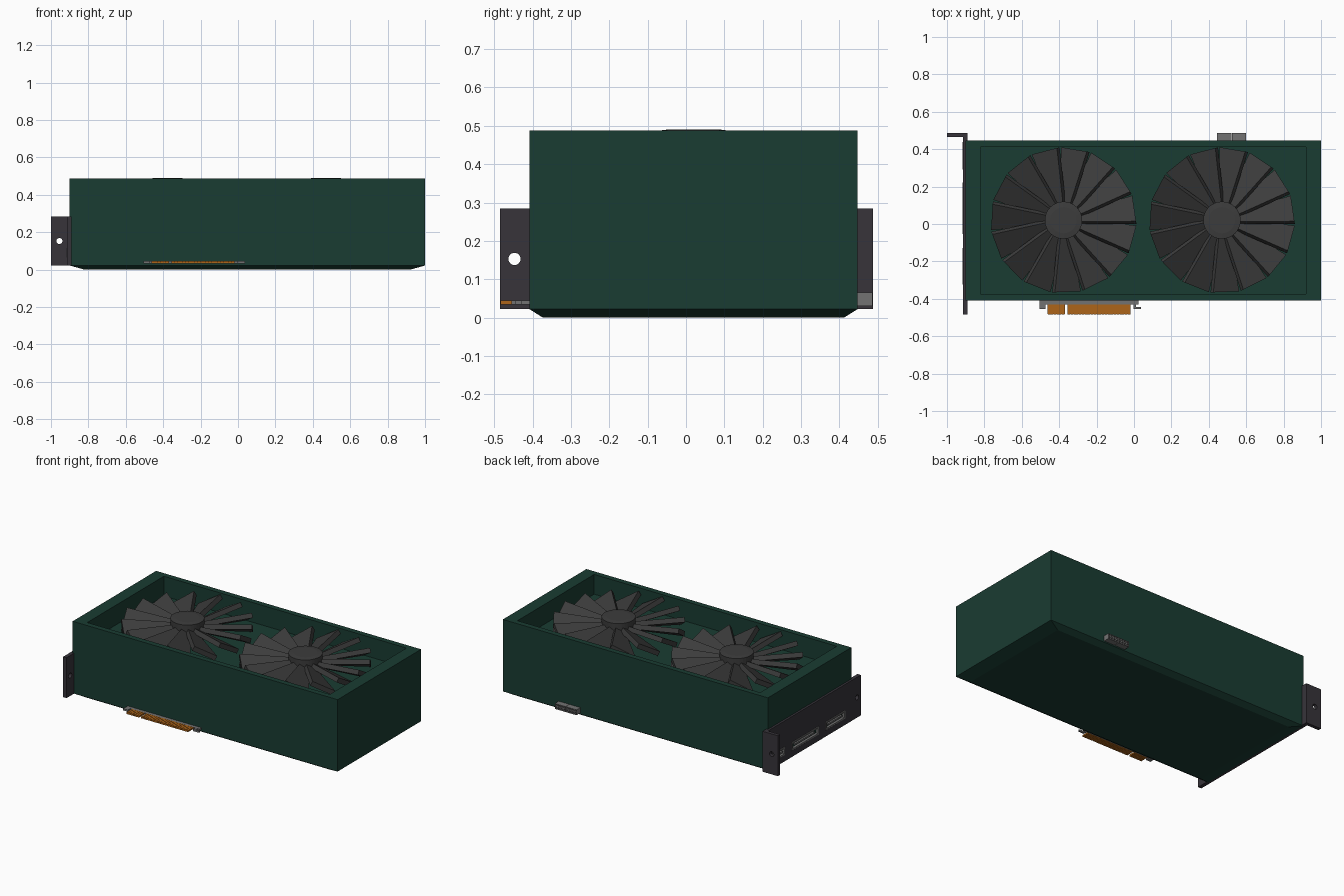
import bpy, bmesh, math
from mathutils import Matrix, Vector

if "Cube" in bpy.data.objects:
    bpy.data.objects.remove(bpy.data.objects["Cube"])


def mat(name, r, g, b):
    m = bpy.data.materials.new(name)
    m.diffuse_color = (r, g, b, 1)
    m.use_nodes = True
    m.node_tree.nodes["Principled BSDF"].inputs["Base Color"].default_value = m.diffuse_color
    return m


GREEN = mat("dark_green", 0.010, 0.045, 0.032)
BLACK = mat("fan_black", 0.045, 0.045, 0.045)
STEEL = mat("bracket_dark", 0.038, 0.034, 0.042)
GREY = mat("connector_grey", 0.17, 0.17, 0.17)
GOLD = mat("contact_gold", 0.42, 0.13, 0.01)


def finish(bm, name, material):
    bmesh.ops.recalc_face_normals(bm, faces=bm.faces)
    me = bpy.data.meshes.new(name)
    bm.to_mesh(me)
    bm.free()
    ob = bpy.data.objects.new(name, me)
    bpy.context.collection.objects.link(ob)
    me.materials.append(material)
    return ob


def add_box(bm, x0, x1, y0, y1, z0, z1):
    c = Vector(((x0 + x1) / 2, (y0 + y1) / 2, (z0 + z1) / 2))
    m = Matrix.Translation(c) @ Matrix.Diagonal((x1 - x0, y1 - y0, z1 - z0, 1))
    bmesh.ops.create_cube(bm, size=1, matrix=m)


def boxes(name, material, dims):
    bm = bmesh.new()
    for d in dims:
        add_box(bm, *d)
    return finish(bm, name, material)


def add_loops(bm, rings):
    """Skin a stack of equal-length rings and cap both ends."""
    vs = [[bm.verts.new(p) for p in ring] for ring in rings]
    n = len(vs[0])
    for a, b in zip(vs, vs[1:]):
        for i in range(n):
            j = (i + 1) % n
            bm.faces.new((a[i], a[j], b[j], b[i]))
    bm.faces.new(vs[0][::-1])
    bm.faces.new(vs[-1])


def rect(x0, x1, y0, y1, z):
    return [(x0, y0, z), (x1, y0, z), (x1, y1, z), (x0, y1, z)]


def circle(r, z, cx, cy, n=32):
    return [(cx + r * math.cos(math.tau * i / n), cy + r * math.sin(math.tau * i / n), z)
            for i in range(n)]


def add_socket(bm, w, h, rim, depth, pocket, axes, origin):
    """Block with a hollow face; axes = world directions of local x, y, z."""
    def ring(k, z):
        pts = rect(-w / 2 + k, w / 2 - k, -h / 2 + k, h / 2 - k, z)
        return [origin + axes[0] * p[0] + axes[1] * p[1] + axes[2] * p[2] for p in pts]
    add_loops(bm, [ring(0, 0), ring(0, depth), ring(rim, depth), ring(rim, depth - pocket)])


X, Y, Z = Vector((1, 0, 0)), Vector((0, 1, 0)), Vector((0, 0, 1))

# Shroud: chamfered underside, straight walls, recessed top
bm = bmesh.new()
outer, inner = (-0.90, 1.0, -0.408, 0.447), (-0.82, 0.92, -0.373, 0.412)
add_loops(bm, [rect(*inner, 0.0), rect(*outer, 0.022), rect(*outer, 0.488),
               rect(*inner, 0.488), rect(*inner, 0.36)])
finish(bm, "shroud", GREEN)

# Fans: hub and tilted wedge blades
BLADES = 15
FAN_Y = 0.02
for side, cx in (("left", -0.377), ("right", 0.47)):
    bm = bmesh.new()
    add_loops(bm, [circle(0.1, 0.36, cx, FAN_Y), circle(0.1, 0.486, cx, FAN_Y),
                   circle(0.07, 0.49, cx, FAN_Y)])
    finish(bm, side + "_fan_hub", BLACK)

    bm = bmesh.new()
    for i in range(BLADES):
        m = (Matrix.Translation((cx, FAN_Y, 0.428))
             @ Matrix.Rotation(math.tau * (i + 0.35) / BLADES, 4, 'Z')
             @ Matrix.Rotation(math.radians(-30), 4, 'X'))
        rings = []
        for r, hw in ((0.08, 0.03), (0.383, 0.08)):
            rings.append([m @ Vector((r, y, z)) for y, z in
                          ((-hw, -0.015), (hw, -0.015), (hw, 0.015), (-hw, 0.015))])
        add_loops(bm, rings)
    finish(bm, side + "_fan_blades", BLACK)

# Mounting bracket: plate and folded flange, cut for screws and ports
profile = [(-1.0, 0.465), (-0.914, 0.465), (-0.914, -0.485),
           (-0.89, -0.485), (-0.89, 0.487), (-1.0, 0.487)]
bm = bmesh.new()
add_loops(bm, [[(x, y, z) for x, y in profile] for z in (0.022, 0.284)])
bracket = finish(bm, "mounting_bracket", STEEL)

ports = [(0.365, 0.15), (0.085, 0.28), (-0.225, 0.20)]
PORT_Z, PORT_H = 0.09, 0.055
bm = bmesh.new()
for y, w in ports:
    add_box(bm, -0.96, -0.85, y - w / 2, y + w / 2, PORT_Z - PORT_H / 2, PORT_Z + PORT_H / 2)
for loc, axis in (((-0.955, 0.476, 0.153), 'X'), ((-0.902, -0.447, 0.153), 'Y')):
    bmesh.ops.create_cone(bm, cap_ends=True, segments=24, radius1=0.016, radius2=0.016,
                          depth=0.08, matrix=Matrix.Translation(loc)
                          @ Matrix.Rotation(math.pi / 2, 4, axis))
cutter = finish(bm, "bracket_cutter", STEEL)
cutter.hide_render = True
mod = bracket.modifiers.new("holes", 'BOOLEAN')
mod.operation, mod.solver, mod.object = 'DIFFERENCE', 'EXACT', cutter
bpy.context.view_layer.objects.active = bracket
bpy.ops.object.modifier_apply(modifier=mod.name)
bpy.data.objects.remove(cutter)

# Display ports: hollow sleeves with a centre tongue
for k, (y, w) in enumerate(ports, 1):
    bm = bmesh.new()
    add_socket(bm, PORT_H - 0.004, w - 0.004, 0.009, 0.024, 0.018,
               (Z, Y, -X), Vector((-0.892, y, PORT_Z)))
    add_box(bm, -0.913, -0.897, y - w * 0.36, y + w * 0.36, PORT_Z - 0.005, PORT_Z + 0.005)
    finish(bm, f"display_port_{k}", GREY)

# Edge connector: board strip with end hooks
boxes("edge_board", GREY, [
    (-0.505, 0.025, -0.43, -0.40, 0.034, 0.045),
    (-0.505, -0.472, -0.455, -0.425, 0.034, 0.045),
    (-0.004, 0.010, -0.455, -0.425, 0.034, 0.045),
    (0.009, 0.038, -0.455, -0.444, 0.034, 0.045)])

# Edge contacts: two groups of gold fingers on a thin core
dims = []
for x0, x1, n in ((-0.462, -0.370, 6), (-0.356, -0.018, 22)):
    dims.append((x0, x1, -0.482, -0.43, 0.0355, 0.0435))
    pitch = (x1 - x0) / n
    dims += [(x0 + i * pitch + 0.001, x0 + (i + 1) * pitch - 0.001,
              -0.484, -0.429, 0.034, 0.045) for i in range(n)]
boxes("edge_contacts", GOLD, dims)

# Power socket: two rows of four hollow pins in a pair of blocks
bm = bmesh.new()
for x0 in (0.445, 0.5235):
    pitch = 0.0765 / 4
    for i in range(4):
        for z in (0.039, 0.0565):
            add_socket(bm, 0.0175, pitch, 0.0035, 0.046, 0.03, (Z, X, Y),
                       Vector((x0 + (i + 0.5) * pitch, 0.44, z)))
finish(bm, "power_socket", GREY)
